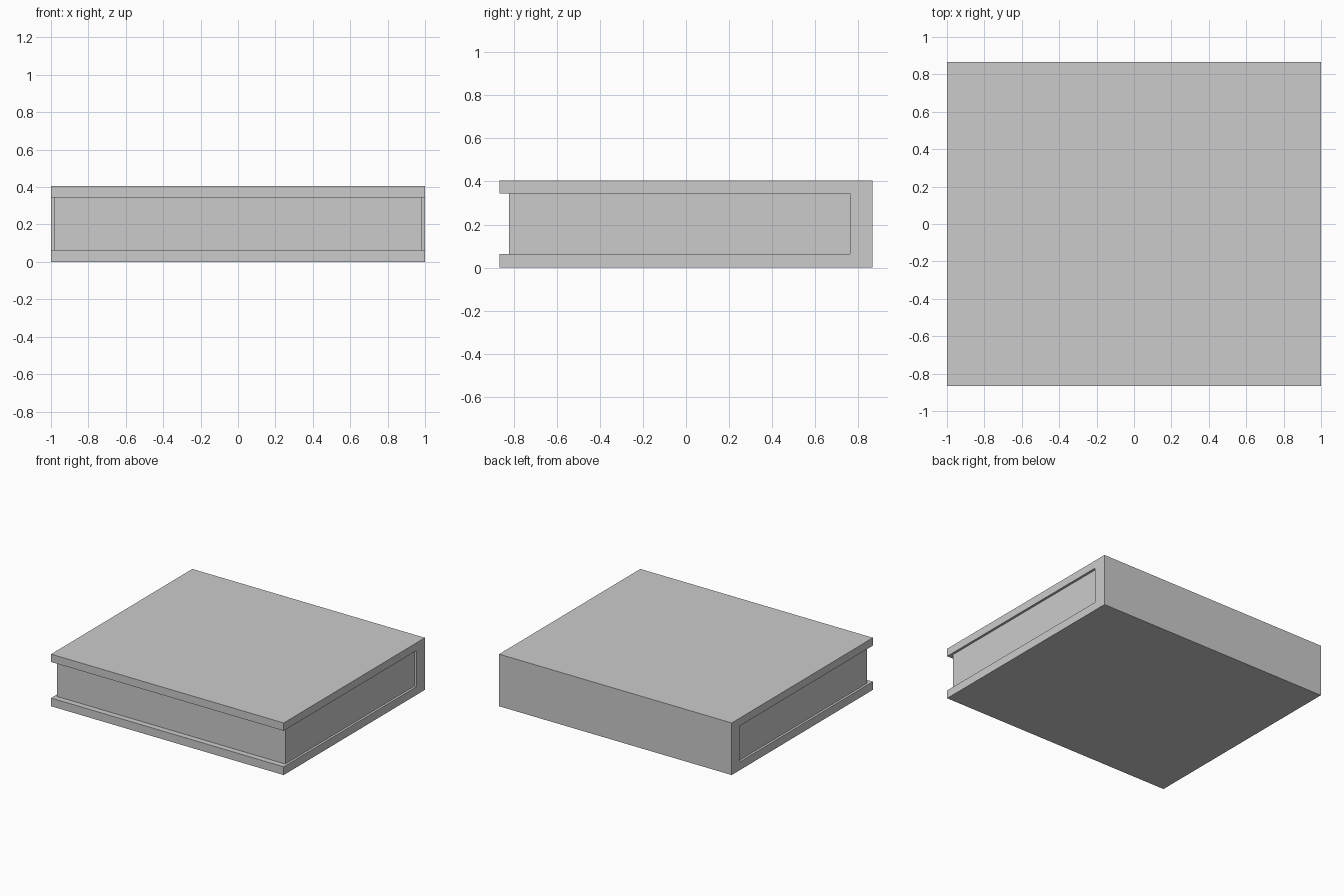
import bpy, bmesh

if "Cube" in bpy.data.objects:
    bpy.data.objects.remove(bpy.data.objects["Cube"])

HALF_X, HALF_Y, HEIGHT = 1.0, 0.867, 0.405
Z0, Z1 = 0.064, 0.344          # inner faces of the two boards
SPINE_Y, FORE_Y = 0.763, -0.822  # inside of spine, front edge of pages
PAGE_X = 0.982


def extrude_profile(name, profile, half_width):
    """Extrude a closed (y, z) outline along x, centred on x = 0."""
    bm = bmesh.new()
    face = bm.faces.new([bm.verts.new((-half_width, y, z)) for y, z in profile])
    result = bmesh.ops.extrude_face_region(bm, geom=[face])
    moved = [g for g in result["geom"] if isinstance(g, bmesh.types.BMVert)]
    bmesh.ops.translate(bm, verts=moved, vec=(2 * half_width, 0, 0))
    bmesh.ops.recalc_face_normals(bm, faces=bm.faces)
    mesh = bpy.data.meshes.new(name)
    bm.to_mesh(mesh)
    bm.free()
    obj = bpy.data.objects.new(name, mesh)
    bpy.context.collection.objects.link(obj)
    return obj


# Cover: two boards joined by the spine at the back
extrude_profile("book_cover", [
    (-HALF_Y, 0), (HALF_Y, 0), (HALF_Y, HEIGHT), (-HALF_Y, HEIGHT),
    (-HALF_Y, Z1), (SPINE_Y, Z1), (SPINE_Y, Z0), (-HALF_Y, Z0)], HALF_X)

# Pages: block set in from the cover edges
extrude_profile("page_block", [
    (FORE_Y, Z0), (SPINE_Y, Z0), (SPINE_Y, Z1), (FORE_Y, Z1)], PAGE_X)
